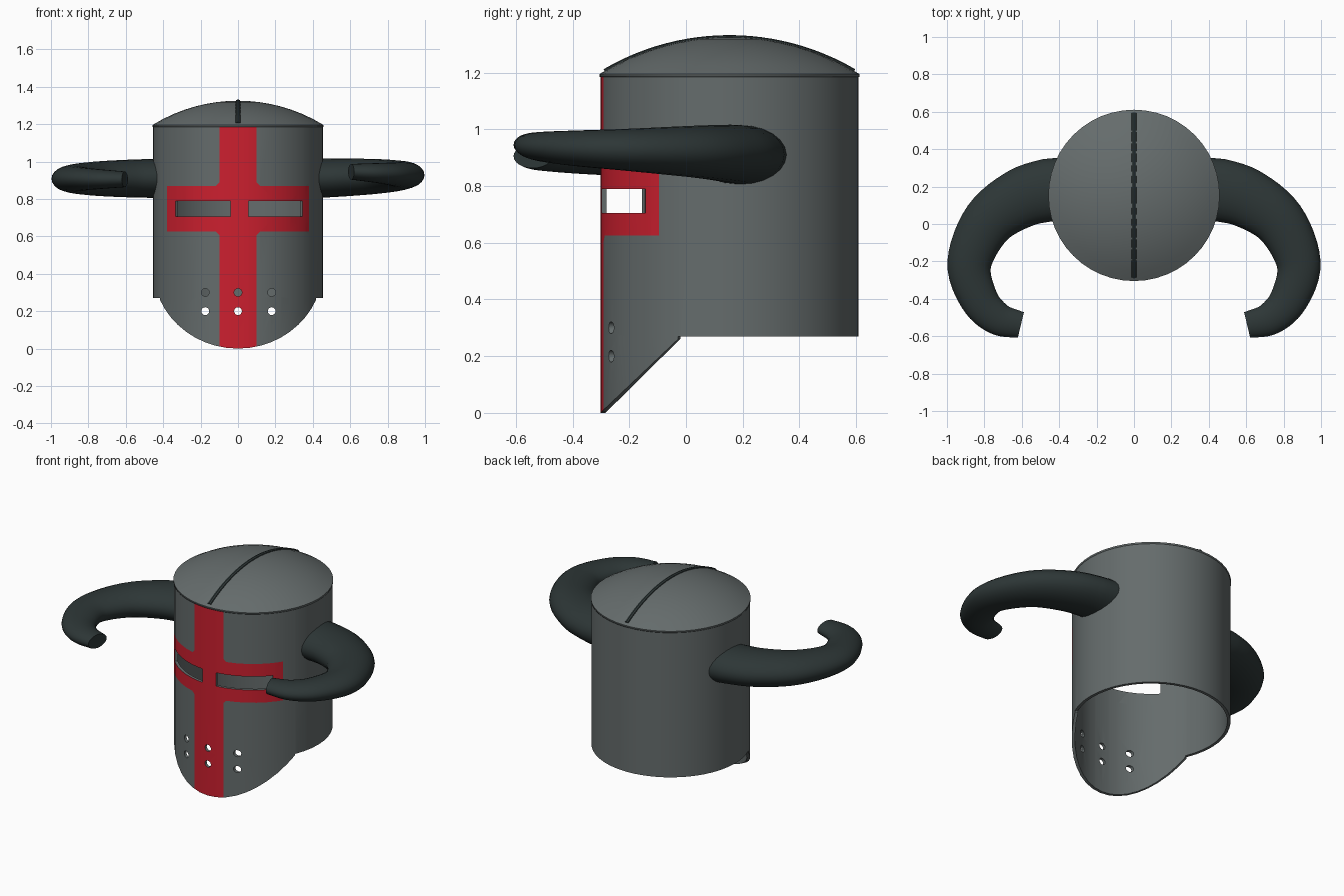
import bpy, bmesh
from math import sin, cos, pi, sqrt, radians
from mathutils import Vector, Matrix

cube = bpy.data.objects.get("Cube")
if cube:
    bpy.data.objects.remove(cube)

CY, RADIUS, SEGS = 0.153, 0.455, 48
RIM, TOP, APEX = 0.27, 1.185, 1.325
WALL = 0.018


def material(name, rgb):
    m = bpy.data.materials.new(name)
    m.use_nodes = True
    m.diffuse_color = (*rgb, 1)
    m.node_tree.nodes["Principled BSDF"].inputs["Base Color"].default_value = (*rgb, 1)
    return m


steel = material("grey steel", (0.13, 0.15, 0.15))
red = material("red paint", (0.6, 0.014, 0.028))
horn_dark = material("dark horn", (0.026, 0.037, 0.037))


def make(name, bm, mats):
    me = bpy.data.meshes.new(name)
    bm.to_mesh(me)
    bm.free()
    ob = bpy.data.objects.new(name, me)
    bpy.context.collection.objects.link(ob)
    for m in mats:
        me.materials.append(m)
    return ob


def activate(ob):
    bpy.ops.object.select_all(action='DESELECT')
    ob.select_set(True)
    bpy.context.view_layer.objects.active = ob


def smooth(ob, angle=35):
    activate(ob)
    bpy.ops.object.shade_smooth_by_angle(angle=radians(angle))


def bridge(bm, a, b):
    n = len(a)
    for i in range(n):
        j = (i + 1) % n
        bm.faces.new((a[i], a[j], b[j], b[i]))


def ring(bm, r, z):
    return [bm.verts.new((r * sin(2 * pi * i / SEGS), CY - r * cos(2 * pi * i / SEGS), z))
            for i in range(SEGS)]


# Helmet shell: a tube sheet, sliced along the cross, slits and lower edge
bm = bmesh.new()
bridge(bm, ring(bm, RADIUS, -0.02), ring(bm, RADIUS, TOP))


def slice_plane(co, no):
    faces = [f for f in bm.faces if f.calc_center_median().y < CY]
    geom = faces + list({e for f in faces for e in f.edges}) + list({v for f in faces for v in f.verts})
    bmesh.ops.bisect_plane(bm, geom=geom, dist=1e-5, plane_co=co, plane_no=no)


CROSS_X, ARM_X, ARM_LOW, ARM_HIGH, FILLET = 0.1, 0.38, 0.625, 0.87, 0.018
SLITS = ((-0.333, -0.04), (0.055, 0.345))
SLIT_LOW, SLIT_HIGH = 0.705, 0.79
arm_mid, arm_half = (ARM_LOW + ARM_HIGH) / 2, (ARM_HIGH - ARM_LOW) / 2
SLOPE, STEP_Y = 0.95, -0.028
front_y = CY - RADIUS

for z in (ARM_LOW, ARM_HIGH, SLIT_LOW, SLIT_HIGH):
    slice_plane((0, 0, z), (0, 0, 1))
for x in (-ARM_X, -CROSS_X, CROSS_X, ARM_X, *SLITS[0], *SLITS[1]):
    slice_plane((x, 0, 0), (1, 0, 0))
for sx in (-1, 1):
    for sz in (-1, 1):
        slice_plane((sx * (CROSS_X + FILLET), 0, arm_mid + sz * arm_half), (sx, 0, sz))
slice_plane((0, STEP_Y, 0), (0, 1, 0))
slice_plane((0, front_y, 0), (0, -SLOPE, 1))
bmesh.ops.bisect_plane(bm, geom=bm.verts[:] + bm.edges[:] + bm.faces[:], dist=1e-5,
                       plane_co=(0, 0, RIM), plane_no=(0, 0, 1))


def removed(c):
    slit = c.y < CY and SLIT_LOW < c.z < SLIT_HIGH and any(a < c.x < b for a, b in SLITS)
    below = c.z < RIM and (c.y > STEP_Y or c.z < SLOPE * (c.y - front_y))
    return slit or below


def painted(c):
    dx, dz = abs(c.x) - CROSS_X, abs(c.z - arm_mid) - arm_half
    arm = abs(c.x) < ARM_X and dz < 0
    return c.y < CY and (dx < 0 or arm or dx + dz < FILLET)


bmesh.ops.delete(bm, geom=[f for f in bm.faces if removed(f.calc_center_median())], context='FACES')
for f in bm.faces:
    f.material_index = 0 if painted(f.calc_center_median()) else 1
shell = make("helmet_shell", bm, [red, steel])
mod = shell.modifiers.new("wall", 'SOLIDIFY')
mod.thickness, mod.offset = WALL, -1
mod.material_offset = mod.material_offset_rim = 1

# Breathing holes
bm = bmesh.new()
for x in (-0.175, 0, 0.18):
    for z in (0.2, 0.3):
        bmesh.ops.create_cone(bm, cap_ends=True, segments=16, radius1=0.021, radius2=0.021, depth=0.3,
                              matrix=Matrix.Translation((x, -0.28, z)) @ Matrix.Rotation(pi / 2, 4, 'X'))
cutter = make("hole_cutter", bm, [steel])
cutter.hide_render = True
mod = shell.modifiers.new("holes", 'BOOLEAN')
mod.operation, mod.solver, mod.object = 'DIFFERENCE', 'EXACT', cutter
mod.material_mode = 'TRANSFER'
activate(shell)
for name in ("wall", "holes"):
    bpy.ops.object.modifier_apply(modifier=name)
bpy.data.objects.remove(cutter)
smooth(shell)

# Domed crown with a short lip
bm = bmesh.new()
lip_r, lip_z = RADIUS + 0.003, TOP + 0.01
height = APEX - lip_z
ball = (lip_r ** 2 + height ** 2) / (2 * height)


def dome_z(r):
    return APEX - ball + sqrt(ball ** 2 - r ** 2)


rows = [ring(bm, lip_r, TOP)] + [ring(bm, lip_r * k / 8, dome_z(lip_r * k / 8)) for k in range(8, 0, -1)]
for a, b in zip(rows, rows[1:]):
    bridge(bm, a, b)
tip = bm.verts.new((0, CY, APEX))
for i in range(SEGS):
    bm.faces.new((rows[-1][i], rows[-1][(i + 1) % SEGS], tip))
dome = make("crown_dome", bm, [steel])
mod = dome.modifiers.new("wall", 'SOLIDIFY')
mod.thickness, mod.offset = WALL, -1
smooth(dome)

# Thin ridge over the crown
bm = bmesh.new()
rows = []
for k in range(25):
    d = -0.44 + 0.88 * k / 24
    up = Vector((0, d, dome_z(abs(d)) - APEX + ball)).normalized()
    mid = Vector((0, CY + d, dome_z(abs(d)))) - up * 0.004
    rows.append([bm.verts.new(mid + Vector((0.014 * cos(a), 0, 0)) + up * 0.011 * sin(a))
                 for a in (pi * i / 4 for i in range(8))])
for a, b in zip(rows, rows[1:]):
    bridge(bm, a, b)
bm.faces.new(rows[0])
bm.faces.new(rows[-1])
bmesh.ops.recalc_face_normals(bm, faces=bm.faces)
smooth(make("crown_ridge", bm, [horn_dark]))

# Horns: tapering elliptical sweeps; columns are x, y, half width, half height
HORN = [Vector(p) for p in ((0.42, 0.19, 0.17, 0.105), (0.6, 0.14, 0.16, 0.1),
                            (0.78, 0.01, 0.14, 0.09), (0.88, -0.21, 0.118, 0.074),
                            (0.83, -0.4, 0.102, 0.062), (0.73, -0.505, 0.088, 0.052),
                            (0.605, -0.54, 0.07, 0.042))]


def spline(pts, steps=6):
    ext = [2 * pts[0] - pts[1]] + pts + [2 * pts[-1] - pts[-2]]
    out = []
    for a, b, c, d in zip(ext, ext[1:], ext[2:], ext[3:]):
        for t in (s / steps for s in range(steps)):
            out.append(0.5 * (2 * b + (c - a) * t + (2 * a - 5 * b + 4 * c - d) * t * t
                              + (3 * b - a - 3 * c + d) * t ** 3))
    return out + [pts[-1]]


def horn(name, side, tip_rise):
    bm = bmesh.new()
    path, rows = spline(HORN), []
    for k, p in enumerate(path):
        step = path[min(k + 1, len(path) - 1)] - path[max(k - 1, 0)]
        across = Vector((-step.y, step.x, 0)).normalized()
        mid = Vector((p.x, p.y, 0.91 + tip_rise * k / (len(path) - 1)))
        row = []
        for i in range(24):
            a = 2 * pi * i / 24
            co = mid + across * p.z * cos(a) + Vector((0, 0, p.w * sin(a)))
            if k == 0:  # root follows the curved helmet wall
                co.x = sqrt((RADIUS - 0.008) ** 2 - (co.y - CY) ** 2)
            co.x *= side
            row.append(bm.verts.new(co))
        rows.append(row)
    for a, b in zip(rows, rows[1:]):
        bridge(bm, a, b)
    bm.faces.new(rows[0])
    bm.faces.new(rows[-1])
    bmesh.ops.recalc_face_normals(bm, faces=bm.faces)
    smooth(make(name, bm, [horn_dark]), 45)


horn("left_horn", 1, 0.035)
horn("right_horn", -1, -0.005)
